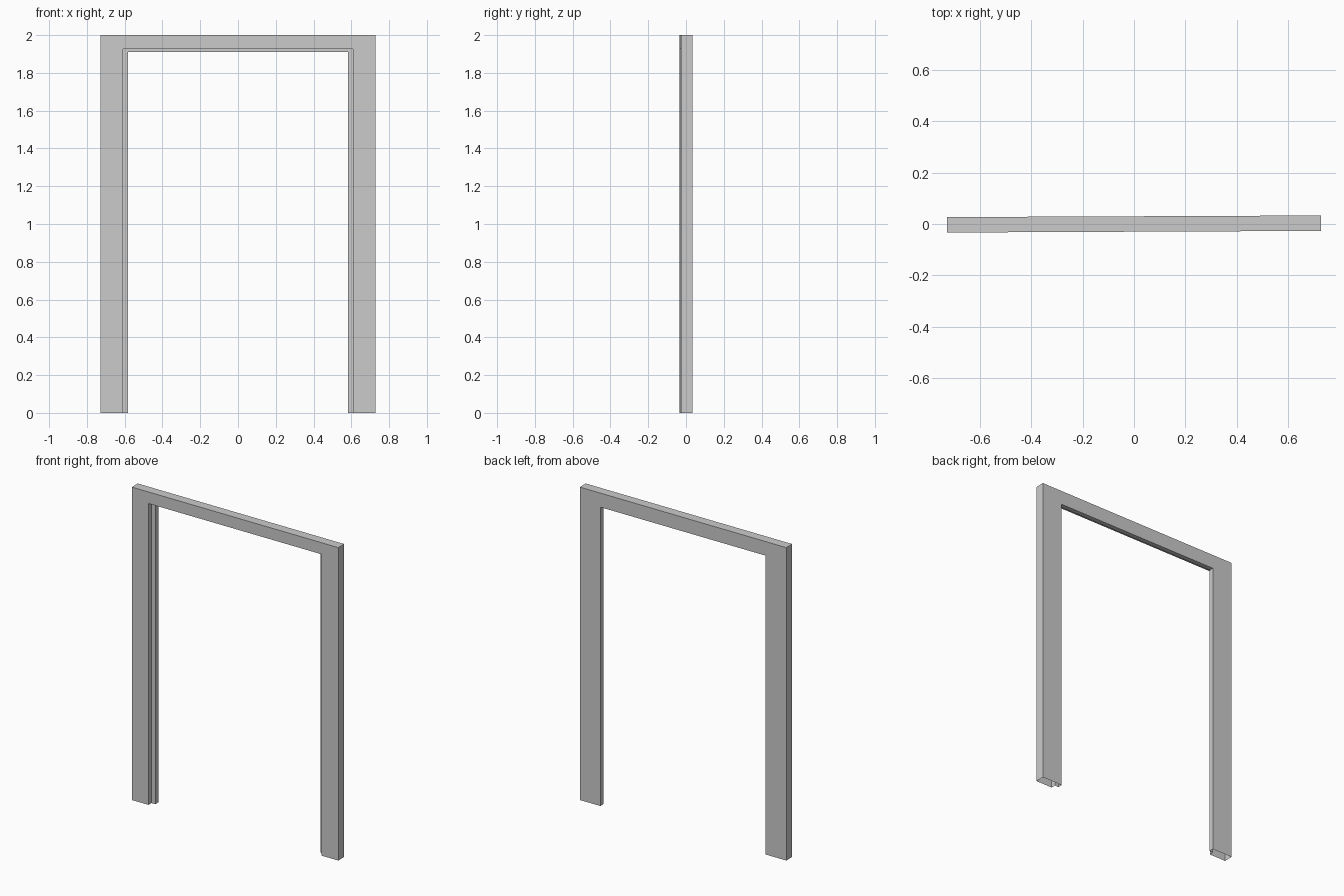
import bpy, bmesh

if "Cube" in bpy.data.objects:
    bpy.data.objects.remove(bpy.data.objects["Cube"])

# Section of the frame as (half width, height, y): outer faces, back stop, front rebate
section = [
    (0.728, 2.0, -0.03),
    (0.728, 2.0, 0.03),
    (0.583, 1.91, 0.03),
    (0.583, 1.91, 0.0),
    (0.61, 1.926, 0.0),
    (0.61, 1.926, -0.03),
]

bm = bmesh.new()

# Each section point runs up one jamb, across the head and down the other
rails = [[bm.verts.new(co) for co in
          ((-w, y, 0), (-w, y, h), (w, y, h), (w, y, 0))]
         for w, h, y in section]

# Skin neighbouring rails; the feet of the jambs stay open
for a, b in zip(rails, rails[1:] + rails[:1]):
    for i in range(3):
        bm.faces.new((a[i], a[i + 1], b[i + 1], b[i]))
bmesh.ops.recalc_face_normals(bm, faces=bm.faces)

mesh = bpy.data.meshes.new("door_frame")
bm.to_mesh(mesh)
bm.free()
frame = bpy.data.objects.new("door_frame", mesh)
bpy.context.collection.objects.link(frame)

# The frame stands very slightly turned
frame.rotation_euler.z = 0.0043
